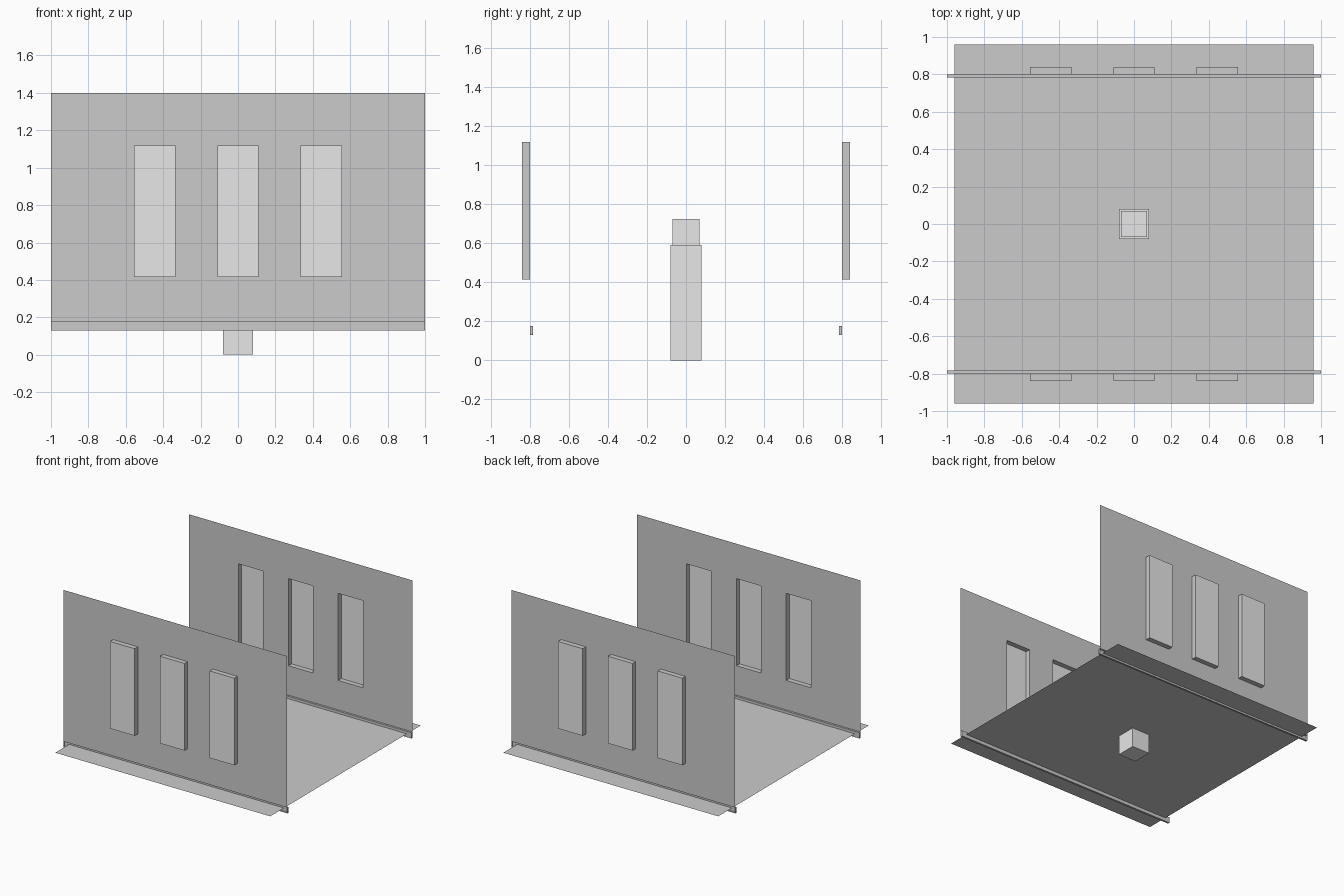
import bpy
import bmesh

if "Cube" in bpy.data.objects:
    bpy.data.objects.remove(bpy.data.objects["Cube"])


def material(name, value):
    m = bpy.data.materials.new(name)
    m.diffuse_color = (value, value, value, 1)
    m.use_nodes = True
    m.node_tree.nodes["Principled BSDF"].inputs["Base Color"].default_value = m.diffuse_color
    return m


WALL = material("mid grey", 0.60)
LIGHT = material("light grey", 0.80)


def finish(name, bm, mats):
    bmesh.ops.remove_doubles(bm, verts=bm.verts[:], dist=1e-5)
    me = bpy.data.meshes.new(name)
    bm.to_mesh(me)
    bm.free()
    for m in mats:
        me.materials.append(m)
    ob = bpy.data.objects.new(name, me)
    bpy.context.collection.objects.link(ob)
    return ob


def quad(bm, pts, mat=0):
    f = bm.faces.new([bm.verts.new(p) for p in pts])
    f.material_index = mat


def panel(bm, x0, x1, z0, z1, y, depth=0.0, mat=0):
    """Wall panel facing -y, optionally pushed by depth with side faces."""
    ring = [(x0, z0), (x1, z0), (x1, z1), (x0, z1)]
    quad(bm, [(x, y + depth, z) for x, z in ring], mat)
    if depth:
        for (ax, az), (bx, bz) in zip(ring, ring[1:] + ring[:1]):
            quad(bm, [(ax, y, az), (bx, y, bz), (bx, y + depth, bz), (ax, y + depth, az)])


def box(name, half, z0, z1, mat):
    bm = bmesh.new()
    bmesh.ops.create_cube(bm, size=1)
    for v in bm.verts:
        v.co = (v.co.x * 2 * half, v.co.y * 2 * half, z1 if v.co.z > 0 else z0)
    return finish(name, bm, [mat])


# Side walls: thin sheet with three raised windows and a recessed bottom rail
Y = -0.80
xs = [-1, -0.555, -0.335, -0.11, 0.11, 0.335, 0.555, 1]
zs = [0.177, 0.415, 1.118, 1.40]
bm = bmesh.new()
for i in range(len(xs) - 1):
    for j in range(len(zs) - 1):
        window = j == 1 and i % 2 == 1
        panel(bm, xs[i], xs[i + 1], zs[j], zs[j + 1], Y,
              -0.04 if window else 0.0, 1 if window else 0)
panel(bm, -1, 1, 0.13, 0.177, Y, 0.016)
walls = finish("side_walls", bm, [WALL, LIGHT])
mirror = walls.modifiers.new("Mirror", "MIRROR")
mirror.use_axis = (False, True, False)

# Floor sheet
bm = bmesh.new()
F = 0.96
quad(bm, [(-F, -F, 0.157), (F, -F, 0.157), (F, F, 0.157), (-F, F, 0.157)])
finish("floor", bm, [WALL])

# Central post with a narrower top
box("post", 0.079, 0.0, 0.592, LIGHT)
box("post_top", 0.069, 0.592, 0.725, LIGHT)
